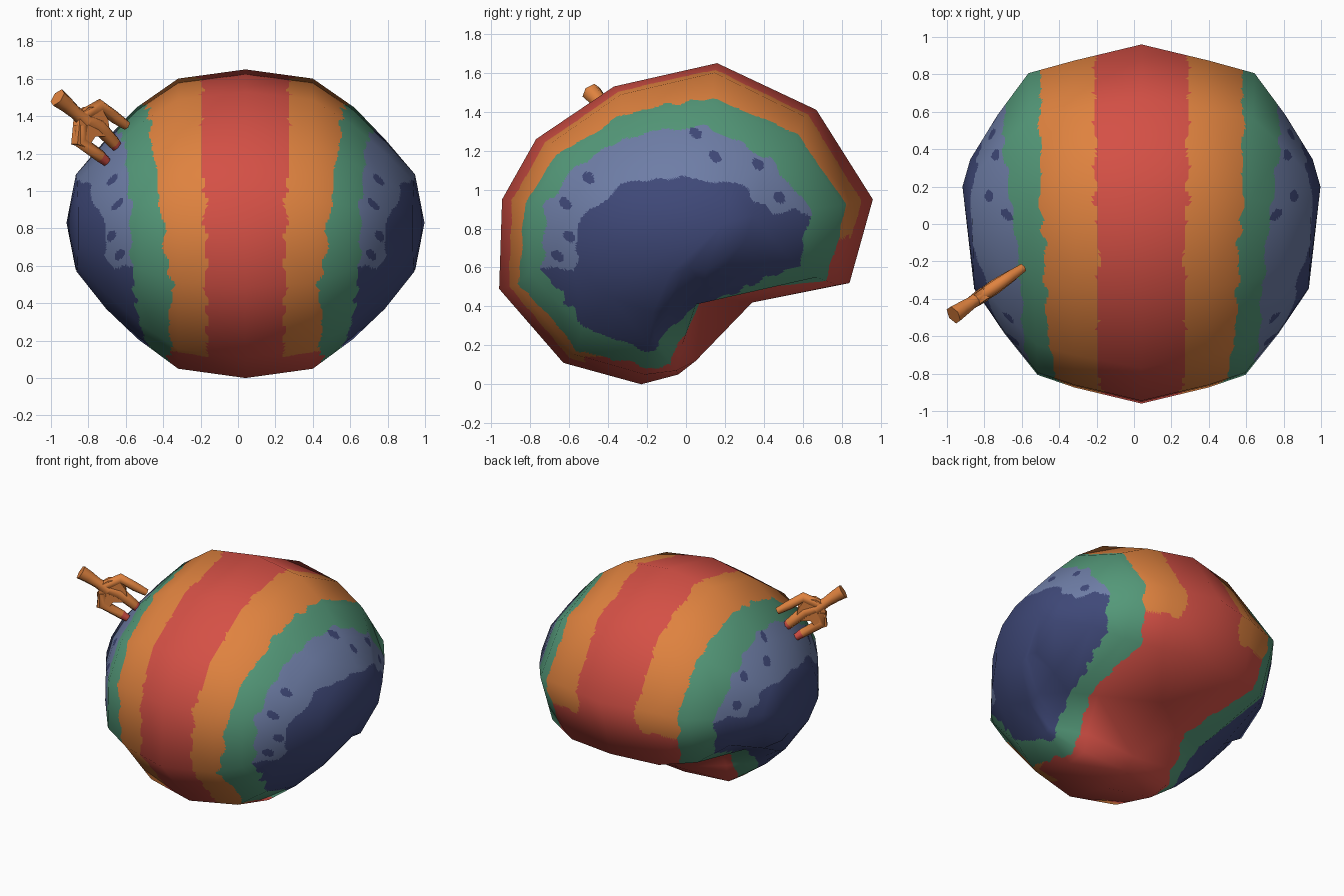
import bpy, bmesh, math
from mathutils import Vector, noise

if "Cube" in bpy.data.objects:
    bpy.data.objects.remove(bpy.data.objects["Cube"])

COLOURS = [("red", (.66, .08, .06)), ("orange", (.74, .225, .05)), ("green", (.088, .315, .19)),
           ("slate_blue", (.155, .205, .38)), ("navy", (.05, .066, .19))]
MATS = []
for name, c in COLOURS:
    m = bpy.data.materials.new(name)
    m.diffuse_color = (*c, 1)
    m.use_nodes = True
    m.node_tree.nodes["Principled BSDF"].inputs["Base Color"].default_value = m.diffuse_color
    MATS.append(m)
RED, ORANGE, GREEN, BLUE, NAVY = range(5)
CX = 0.04


def make(name, verts, faces, colours):
    me = bpy.data.meshes.new(name)
    me.from_pydata(verts, [], faces)
    for m in MATS:
        me.materials.append(m)
    me.polygons.foreach_set("material_index", colours)
    me.shade_smooth()
    me.update()
    ob = bpy.data.objects.new(name, me)
    bpy.context.collection.objects.link(ob)
    return ob


# Side outline (y, z) of the bean-shaped body; point 4 is the notch
PROFILE = [(.16, 1.65), (.67, 1.41), (.96, .95), (.84, .52), (.34, .42), (.05, .12), (-.04, .05),
           (-.23, 0), (-.63, .11), (-.96, .49), (-.945, .95), (-.77, 1.26), (-.37, 1.53)]
# Rings outwards from the middle: x offset, tilt, y scale, z scale, moved points
# (the notch runs forwards as it goes outwards, then fades into the side)
RINGS = [(0, 0, 1, 1, {}),
         (.36, 0, .91, .94, {3: (.78, .51), 4: (.09, .45), 5: (-.02, .2), 6: (-.05, .07)}),
         (.58, .03, .84, .75, {3: (.67, .55), 4: (.05, .41), 5: (-.12, .28), 6: (-.16, .23)}),
         (.75, .03, .61, .535, {4: (.1, .48), 5: (-.08, .39), 6: (-.12, .375), 7: (-.17, .37)}),
         (.905, .03, .36, .315, {4: (.1, .58)})]


def ring(side, dx, tilt, sy, sz, moved):
    pts = []
    for i, (y, z) in enumerate(PROFILE):
        y, z = moved.get(i, (y * sy, .83 + (z - .83) * sz))
        pts.append((CX + side * (dx + tilt * y), y, z))
    return pts


def base_cage():
    bm = bmesh.new()
    loops = [ring(-1, *r) for r in reversed(RINGS[1:])] + [ring(1, *r) for r in RINGS]
    loops = [[bm.verts.new(p) for p in l] for l in loops]
    n = len(PROFILE)
    for a, b in zip(loops, loops[1:]):
        for i in range(n):
            j = (i + 1) % n
            bm.faces.new((a[i], a[j], b[j], b[i]))
    for loop, side in ((loops[0], -1), (loops[-1], 1)):
        pole = bm.verts.new((CX + side * .957, .2, .83))
        for i in range(n):
            bm.faces.new((loop[i], loop[(i + 1) % n], pole))
    bmesh.ops.recalc_face_normals(bm, faces=bm.faces)
    bmesh.ops.triangulate(bm, faces=bm.faces)
    bm.normal_update()
    return bm


# Navy speckles on the pale area (y, z)
SPOTS = [(-.52, 1.2), (-.38, 1.29), (.05, 1.29), (.23, 1.29), (.15, 1.17), (.37, 1.13),
         (.48, .96), (-.62, .93), (-.6, .76), (-.66, .66), (-.5, 1.06)]


def clamp(v, lo, hi):
    return max(lo, min(hi, v))


def body_colour(p):
    d, y, z = abs(p.x - CX), p.y, p.z
    q = Vector((d, y, z))
    w = noise.noise(q * 12) * .032
    grow = .08 * clamp((z - .8) / .6, -.5, 1) + .08 * clamp(y / .8, -.2, 1)
    orange = .455 + min(grow, .09)
    front_low = clamp((1 - z) / .4, 0, 1) * clamp((-y - .35) / .25, 0, 1)
    green = orange + .155 + .04 * clamp(y / .5, 0, 1) + .04 * front_low
    green -= .03 * clamp((.35 - z) / .2, 0, 1) * (1 - front_low)
    if d + w < .215 + grow * .25:
        return RED
    if d + w < orange:
        under = (z + w < .76 and y > -.1) or (z + w < .14 and y > -.52)
        return RED if under else ORANGE
    if d + w < green:
        return GREEN
    blob = noise.noise(q * 9) * .2
    pale = ((y + .02) / .55) ** 2 + ((z - .65) / .43) ** 2 + blob > 1
    if pale and z + w > (.88 if y > 0 else .6):
        for sy, sz in SPOTS:
            u, v = y - sy, z - sz
            if ((u + v) / .036) ** 2 + ((u - v) / .05) ** 2 < 1:
                return NAVY
        return BLUE
    return NAVY


# Body: facets divided finely so the ragged stripes can follow the faces
def build_body(cuts=20):
    bm = base_cage()
    verts, norms, faces, index = [], [], [], {}

    def vert(f, i, j):
        k = cuts - i - j
        p, nrm = Vector(), Vector()
        for v, wt in zip(f.verts, (i, j, k)):
            p += v.co * wt / cuts
            nrm += v.normal * wt / cuts
        key = tuple(round(c, 5) for c in p)
        if key not in index:
            index[key] = len(verts)
            verts.append(p)
            norms.append(nrm.normalized())
        return index[key]

    for f in bm.faces:
        for i in range(cuts):
            for j in range(cuts - i):
                faces.append((vert(f, i, j), vert(f, i + 1, j), vert(f, i, j + 1)))
                if i + j < cuts - 1:
                    faces.append((vert(f, i + 1, j), vert(f, i + 1, j + 1), vert(f, i, j + 1)))
    bm.free()
    cols = [body_colour((verts[a] + verts[b] + verts[c]) / 3) for a, b, c in faces]
    ob = make("striped_body", verts, faces, cols)
    ob.data.normals_split_custom_set_from_vertices(norms)


build_body()

# The hand lies in one slanted upright plane
FLAT = Vector((.68, -1, 0)).normalized()


def on_plane(x, z):
    return Vector((x, -.49 + .68 * (x + .97), z))


def tidy(ob):
    bm = bmesh.new()
    bm.from_mesh(ob.data)
    bmesh.ops.recalc_face_normals(bm, faces=bm.faces)
    bm.to_mesh(ob.data)
    bm.free()
    ob.data.set_sharp_from_angle(angle=math.radians(65))


# Tapered six-sided tube along a path of (x, z, radius)
def tube(name, path, red_tip=False, sides=6):
    pts = [on_plane(x, z) for x, z, r in path]
    verts, faces, cols = [], [], []
    for i, p in enumerate(pts):
        t = (pts[min(i + 1, len(pts) - 1)] - pts[max(i - 1, 0)]).normalized()
        b = t.cross(FLAT)
        for s in range(sides):
            a = 2 * math.pi * s / sides
            verts.append(p + (b * math.cos(a) + FLAT * math.sin(a)) * path[i][2])
    last = len(pts) - 1
    for i in range(last):
        for s in range(sides):
            n = (s + 1) % sides
            faces.append((i * sides + s, i * sides + n, (i + 1) * sides + n, (i + 1) * sides + s))
            cols.append(RED if red_tip and i == last - 1 else ORANGE)
    faces.append(tuple(reversed(range(sides))))
    faces.append(tuple(last * sides + s for s in range(sides)))
    cols += [ORANGE, RED if red_tip else ORANGE]
    tidy(make(name, verts, faces, cols))


# Flat slab from an outline of (x, z)
def slab(name, outline, half):
    n = len(outline)
    verts = [on_plane(x, z) + FLAT * s * half for s in (1, -1) for x, z in outline]
    faces = [tuple(range(n)), tuple(reversed(range(n, 2 * n)))]
    faces += [(i, (i + 1) % n, n + (i + 1) % n, n + i) for i in range(n)]
    tidy(make(name, verts, faces, [ORANGE] * len(faces)))


slab("palm", [(-.86, 1.41), (-.81, 1.45), (-.75, 1.45), (-.71, 1.38), (-.70, 1.29),
              (-.78, 1.29), (-.82, 1.23), (-.875, 1.25)], .03)
tube("wrist", [(-.965, 1.5, .052), (-.92, 1.465, .045), (-.87, 1.42, .037), (-.81, 1.37, .045)])
tube("upper_finger", [(-.83, 1.40, .038), (-.74, 1.455, .038), (-.66, 1.395, .034),
                      (-.595, 1.35, .026)])
tube("middle_finger", [(-.82, 1.38, .04), (-.75, 1.35, .045), (-.66, 1.255, .036),
                       (-.645, 1.235, .03)], True)
tube("lower_finger", [(-.84, 1.35, .04), (-.845, 1.265, .038), (-.735, 1.185, .034),
                      (-.70, 1.155, .026)], True)
